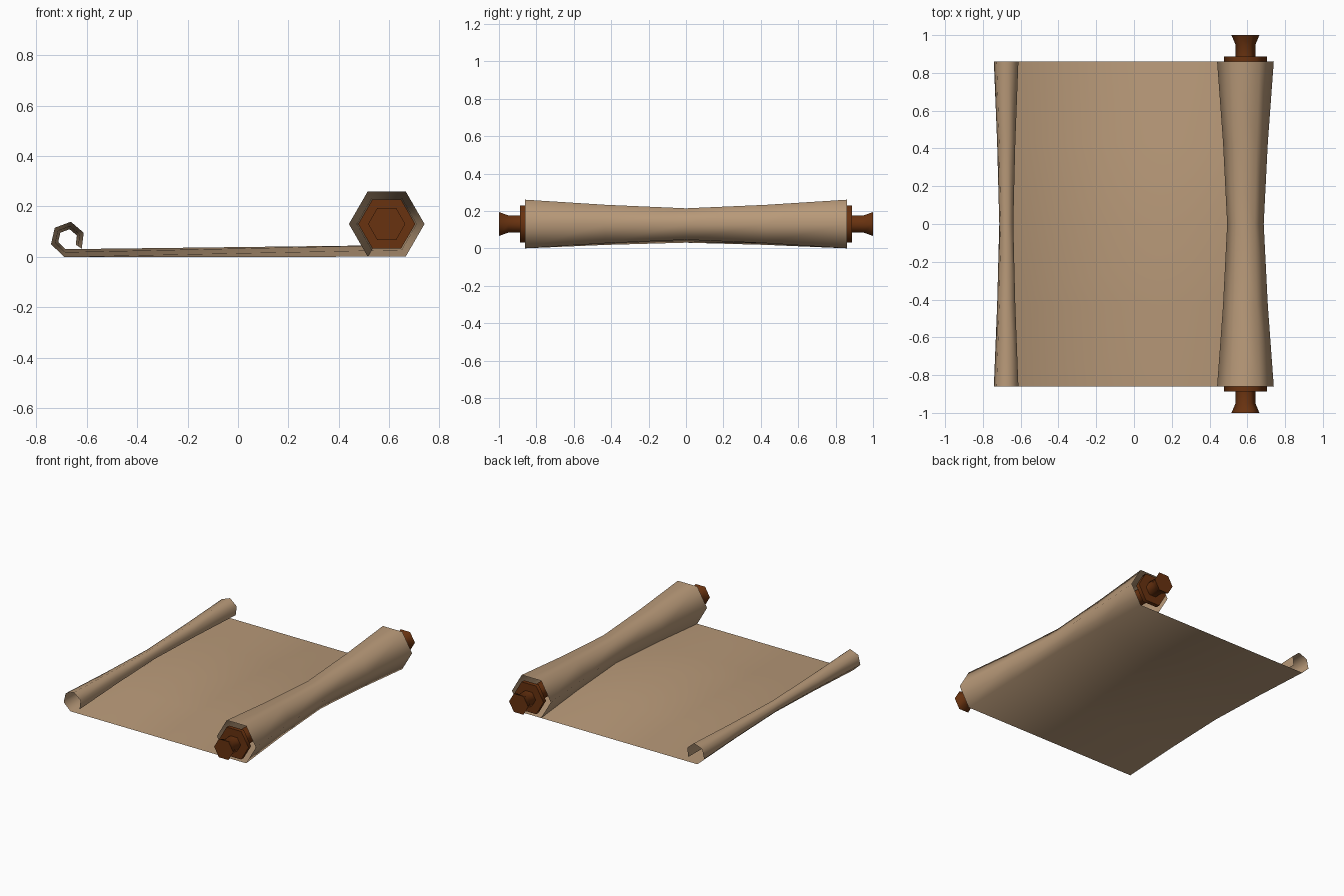
import bpy, bmesh, math

if "Cube" in bpy.data.objects:
    bpy.data.objects.remove(bpy.data.objects["Cube"])

def material(name, rgb):
    m = bpy.data.materials.new(name)
    m.diffuse_color = (*rgb, 1)
    m.use_nodes = True
    m.node_tree.nodes["Principled BSDF"].inputs["Base Color"].default_value = m.diffuse_color
    return m

paper = material("paper", (0.48, 0.32, 0.19))
wood = material("wood", (0.14, 0.032, 0.005))

def skin(name, rings, mat, closed, angle):
    """Join a row of equal-length point rings into a surface."""
    bm = bmesh.new()
    rows = [[bm.verts.new(p) for p in ring] for ring in rings]
    n = len(rows[0])
    for a, b in zip(rows, rows[1:]):
        for i in range(n if closed else n - 1):
            j = (i + 1) % n
            bm.faces.new((a[i], a[j], b[j], b[i]))
    if closed:
        bm.faces.new(rows[0])
        bm.faces.new(rows[-1])
        bmesh.ops.recalc_face_normals(bm, faces=bm.faces)
    else:
        # sheet: readable side faces up
        bmesh.ops.reverse_faces(bm, faces=[f for f in bm.faces] if rows[0][0].co.y > rows[-1][0].co.y else [])
    me = bpy.data.meshes.new(name)
    bm.to_mesh(me)
    bm.free()
    me.materials.append(mat)
    ob = bpy.data.objects.new(name, me)
    bpy.context.collection.objects.link(ob)
    bpy.ops.object.select_all(action='DESELECT')
    ob.select_set(True)
    bpy.context.view_layer.objects.active = ob
    bpy.ops.object.shade_smooth_by_angle(angle=math.radians(angle))
    return ob

# Parchment: small curl on the left, flat sheet, large roll on the right,
# both rolls pinched toward the middle of their length
LEFT, RIGHT = (-0.675, 0.07), (0.59, 0.13)
curl = [(-0.62, 0.032), (-0.612, 0.095), (-0.663, 0.139),
        (-0.727, 0.115), (-0.742, 0.05), (-0.69, 0.0)]
roll = [(RIGHT[0] + 0.15 * math.cos(math.radians(a)),
         RIGHT[1] + 0.15 * math.sin(math.radians(a))) for a in range(-60, 241, 60)]

def scaled(points, c, s, y):
    return [(c[0] + (x - c[0]) * s, y, c[1] + (z - c[1]) * s) for x, z in points]

stations = [(-0.86, 1, 1), (-0.43, 0.74, 0.79), (0, 0.57, 0.645),
            (0.43, 0.74, 0.79), (0.86, 1, 1)]
skin("parchment", [scaled(curl, LEFT, l, y) + scaled(roll, RIGHT, r, y)
                   for y, l, r in stations], paper, False, 80)

# Wooden rod with a collar and flared knob at each end
half = [(0.86, 0.053), (0.86, 0.113), (0.888, 0.113), (0.888, 0.053),
        (0.95, 0.053), (1.0, 0.074)]
profile = [(-y, r) for y, r in reversed(half)] + half
skin("roller", [[(RIGHT[0] + r * math.cos(k * math.pi / 3), y,
                  RIGHT[1] + r * math.sin(k * math.pi / 3)) for k in range(6)]
                for y, r in profile], wood, True, 65)
